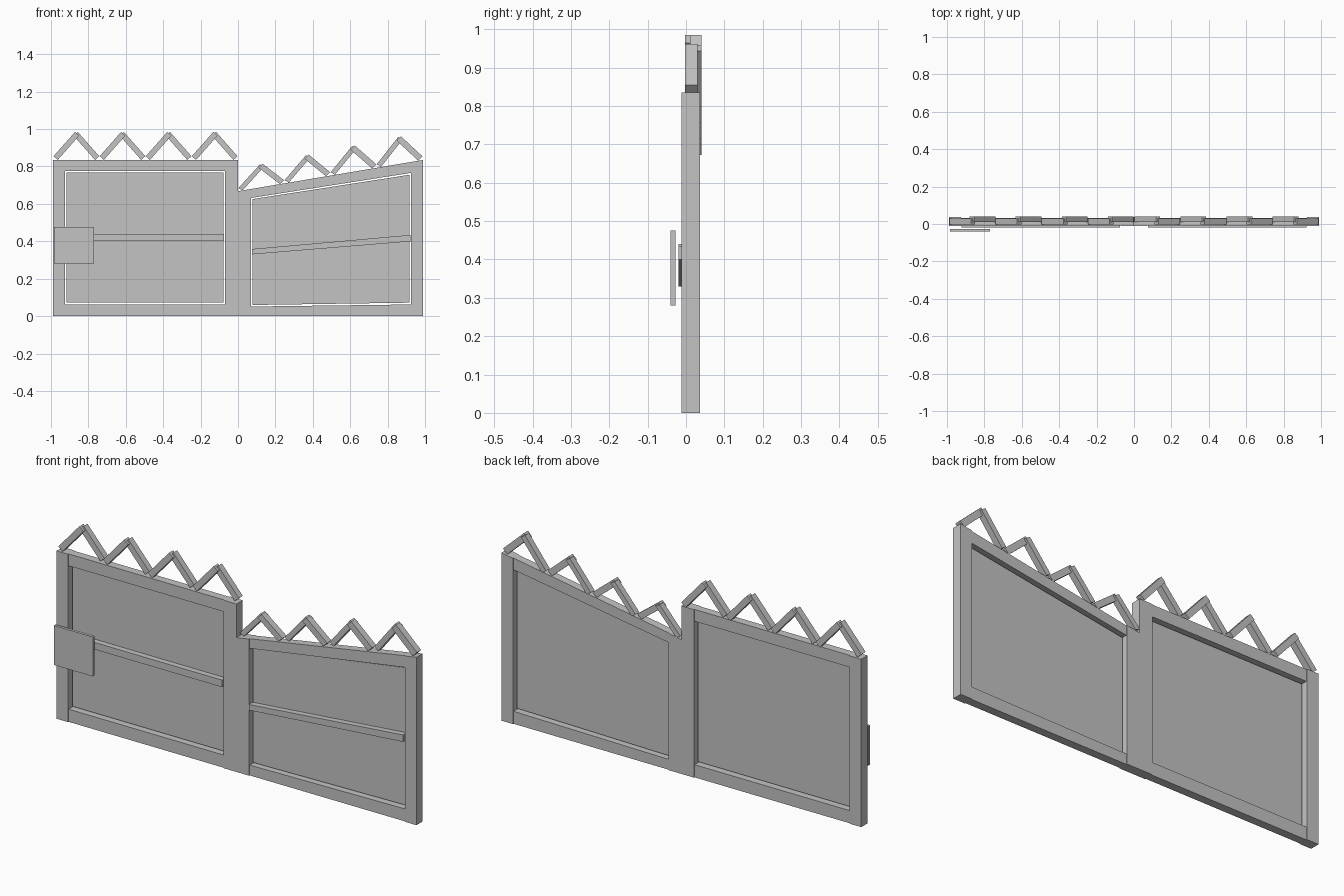
import bpy, bmesh, math
from mathutils import Vector

if "Cube" in bpy.data.objects:
    bpy.data.objects.remove(bpy.data.objects["Cube"])

grey = bpy.data.materials.new("plain_grey")
grey.diffuse_color = (0.55, 0.55, 0.55, 1)
grey.use_nodes = True
grey.node_tree.nodes["Principled BSDF"].inputs["Base Color"].default_value = grey.diffuse_color

W = 0.99  # width of one gate leaf


def slab(name, pts, y0, y1, right=False):
    """Extrude an x-z outline from y0 to y1; the right leaf is mirrored and tapered."""
    if right:
        pts = [(-x, z * (0.8 + 0.2 * -x / W)) for x, z in pts]
    bm = bmesh.new()
    face = bm.faces.new([bm.verts.new((x, y0, z)) for x, z in pts])
    ext = bmesh.ops.extrude_face_region(bm, geom=[face])
    moved = [g for g in ext["geom"] if isinstance(g, bmesh.types.BMVert)]
    bmesh.ops.translate(bm, verts=moved, vec=(0, y1 - y0, 0))
    bmesh.ops.recalc_face_normals(bm, faces=bm.faces)
    mesh = bpy.data.meshes.new(name)
    bm.to_mesh(mesh)
    bm.free()
    mesh.materials.append(grey)
    obj = bpy.data.objects.new(name, mesh)
    bpy.context.collection.objects.link(obj)
    return obj


def rect(x0, x1, z0, z1):
    return [(x0, z0), (x1, z0), (x1, z1), (x0, z1)]


def board(a, b, width):
    """Rectangle outline around the line from a to b."""
    a, b = Vector(a), Vector(b)
    d = (b - a).normalized()
    n = Vector((-d.y, d.x)) * width / 2
    return [tuple(p) for p in (a - n, b - n, b + n, a + n)]


for right in (False, True):
    side = "right" if right else "left"
    # Frame: posts and slightly thinner rails
    slab(side + "_outer_post", rect(-W, -0.926, 0, 0.835), -0.012, 0.037, right)
    slab(side + "_inner_post", rect(-0.07, 0, 0, 0.835), -0.012, 0.037, right)
    slab(side + "_top_rail", rect(-0.926, -0.07, 0.776, 0.835), -0.008, 0.033, right)
    slab(side + "_bottom_rail", rect(-0.926, -0.07, 0, 0.063), -0.008, 0.033, right)
    # Thin panel with a small gap all round, and the bar across it
    slab(side + "_panel", rect(-0.918, -0.077, 0.073, 0.767), 0.009, 0.015, right)
    slab(side + "_middle_bar", rect(-0.922, -0.074, 0.405, 0.44), -0.02, 0.009, right)
    # Zigzag of crossed boards along the top
    for i in range(4):
        c = -0.864 + 0.2465 * i
        slab(f"{side}_zigzag_front_{i + 1}",
             board((c - 0.111, 0.845), (c + 0.004, 0.975), 0.03), -0.003, 0.03, right)
        slab(f"{side}_zigzag_back_{i + 1}",
             board((c + 0.111, 0.845), (c - 0.004, 0.975), 0.03), 0.01, 0.041, right)

# Square plate in front of the outer post
slab("lock_plate", rect(-0.985, -0.77, 0.28, 0.476), -0.041, -0.027)
